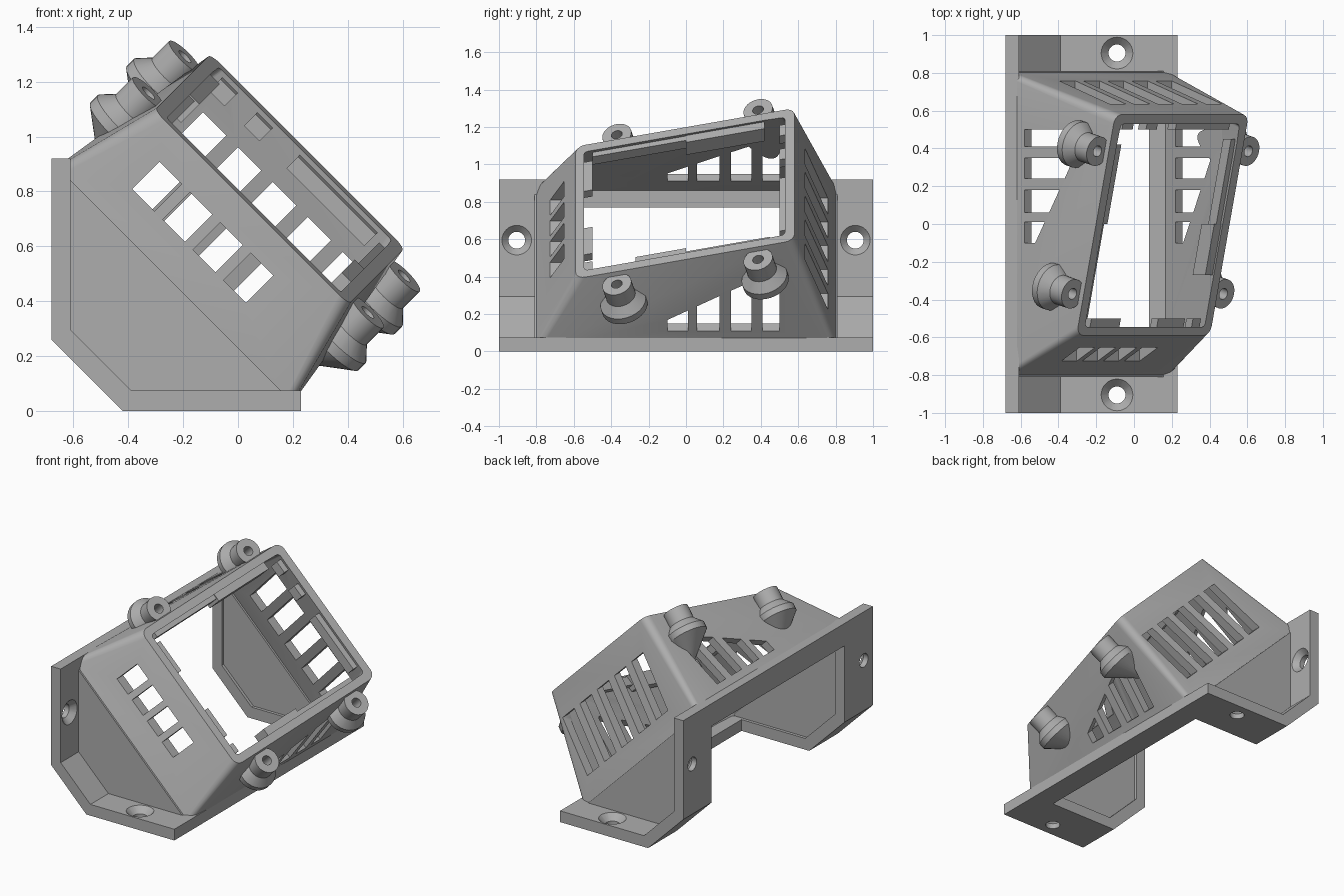
import bpy, bmesh, math
from mathutils import Vector

cube = bpy.data.objects.get("Cube")
if cube:
    bpy.data.objects.remove(cube)

grey = bpy.data.materials.new("plain grey")
grey.use_nodes = True
COLOUR = (0.42, 0.42, 0.42, 1)
grey.diffuse_color = COLOUR
grey.node_tree.nodes["Principled BSDF"].inputs["Base Color"].default_value = COLOUR

R2 = math.sqrt(2)
U = Vector((1, 0, -1)) / R2            # down the slope
AXIS = Vector((1, -0.35, 1)).normalized()  # normal of the tilted rim
SIDE = AXIS.cross(U)


def slope(u, y, d):
    """Point from slope coordinates: u downhill, y across, d out of the corner."""
    return Vector(((u + d) / R2, y, (d - u) / R2))


def rim(y):
    return 0.706 + 0.248 * y


def loft(name, loops):
    """Closed solid through a list of loops with equal point counts."""
    bm = bmesh.new()
    rings = [[bm.verts.new(p) for p in loop] for loop in loops]
    n = len(rings[0])
    for a, b in zip(rings, rings[1:]):
        for i in range(n):
            j = (i + 1) % n
            bm.faces.new((a[i], a[j], b[j], b[i]))
    bm.faces.new(rings[0])
    bm.faces.new(rings[-1])
    bmesh.ops.recalc_face_normals(bm, faces=bm.faces)
    bmesh.ops.triangulate(bm, faces=bm.faces, quad_method='LONG_EDGE')
    mesh = bpy.data.meshes.new(name)
    bm.to_mesh(mesh)
    bm.free()
    mesh.materials.append(grey)
    ob = bpy.data.objects.new(name, mesh)
    bpy.context.collection.objects.link(ob)
    return ob


def activate(ob):
    bpy.ops.object.select_all(action='DESELECT')
    ob.select_set(True)
    bpy.context.view_layer.objects.active = ob


def cut(ob, cutter, keep=False):
    cutter.hide_render = True
    mod = ob.modifiers.new("cut", 'BOOLEAN')
    mod.operation = 'DIFFERENCE'
    mod.solver = 'EXACT'
    mod.object = cutter
    activate(ob)
    bpy.ops.object.modifier_apply(modifier=mod.name)
    if not keep:
        bpy.data.objects.remove(cutter)


def smooth(ob):
    activate(ob)
    bpy.ops.object.shade_smooth_by_angle(angle=math.radians(32))


def along_y(name, profile, y0, y1):
    return loft(name, [[Vector((x, y, z)) for x, z in profile] for y in (y0, y1)])


def circle(centre, a, b, r, n=32):
    return [centre + r * (math.cos(t) * a + math.sin(t) * b)
            for t in (2 * math.pi * i / n for i in range(n))]


def rounded(u0, u1, y0, y1, r, depth):
    """Rounded rectangle in slope coordinates, depth given as a function of y."""
    loop = []
    corners = ((u1 - r, y1 - r), (u0 + r, y1 - r), (u0 + r, y0 + r), (u1 - r, y0 + r))
    for q, (cu, cy) in enumerate(corners):
        for k in range(6):
            t = (q + k / 5) * math.pi / 2
            y = cy + r * math.sin(t)
            loop.append(slope(cu + r * math.cos(t), y, depth(y)))
    return loop


def rim_block(name, u0, u1, y0, y1, top, bottom):
    """Small block hung below the rim plane."""
    loft(name, [[slope(u, y, rim(y) - k) for u, y in
                 ((u0, y0), (u1, y0), (u1, y1), (u0, y1))] for k in (top, bottom)])


# Corner flange: folded strip with its middle open
flange = along_y("mounting_flange", [
    (-0.68, 0.92), (-0.68, 0.26), (-0.42, 0), (0.23, 0),
    (0.23, 0.075), (-0.39, 0.075), (-0.61, 0.295), (-0.61, 0.92)], -1, 1)
cut(flange, along_y("opening_cutter",
                    [(-1, -1), (0.08, -1), (0.08, 0.77), (-1, 0.77)], -0.7, 0.7))

# Countersunk screw holes in both legs of the flange
X, Y, Z = Vector((1, 0, 0)), Vector((0, 1, 0)), Vector((0, 0, 1))
for s in (-1, 1):
    for base, out, a in ((Vector((-0.09, 0.905 * s, 0)), Z, X),
                         (Vector((-0.68, 0.905 * s, 0.595)), X, Z)):
        steps = ((-0.05, 0.045), (0.035, 0.045), (0.076, 0.085), (0.1, 0.085))
        cut(flange, loft("hole_cutter", [circle(base + out * h, a, Y, r) for h, r in steps]))
smooth(flange)

# Upright end walls between flange and hood
for label, s in (("front", -1), ("back", 1)):
    along_y(label + "_end_wall",
            [(-0.64, 0.87), (0.19, 0.04), (-0.4, 0.04), (-0.64, 0.28)], 0.72 * s, 0.81 * s)

# Tapered hood and the hollow inside it
hood = loft("hood", [rounded(-1.1, 0.123, -0.81, 0.81, 0.03, lambda y: 0.14),
                     rounded(-0.99, 0.01, -0.59, 0.58, 0.05, rim)])
hollow = loft("hollow_cutter", [
    rounded(-1.06, 0.083, -0.765, 0.765, 0.02, lambda y: 0.06),
    rounded(-0.93, -0.05, -0.53, 0.52, 0.02, lambda y: rim(y) + 0.03)])
cut(hood, hollow, keep=True)

# Vent slots in the front and back panels
for count, first, step, width, low, high, s in (
        (4, -0.845, 0.157, 0.115, 0.3, 0.44, -1), (5, -0.86, 0.18, 0.12, 0.3, 0.68, 1)):
    for i in range(count):
        u = first + i * step
        quad = ((u, low), (u + width, low), (u + width, high), (u, high))
        cut(hood, loft("slot_cutter", [[slope(a, y * s, d) for a, d in quad]
                                       for y in (0.35, 0.95)]))

# Vent slots through the upper and lower panels, with a sloping top
for y0, y1 in ((-0.1, 0.01), (0.06, 0.18), (0.24, 0.35), (0.41, 0.5)):
    top = [min(0.33 + 0.56 * (y + 0.1), 0.58) for y in (y0, y1)]
    quad = ((y0, 0.26), (y1, 0.26), (y1, top[1]), (y0, top[0]))
    cut(hood, loft("slot_cutter", [[slope(u, y, d) for y, d in quad] for u in (-1.3, 0.3)]))
smooth(hood)

# Screw bosses: blind hole, neck, flare and a taper running into the wall
for label, u, s in (("upper", -1.05, -1), ("lower", 0.08, 1)):
    for end, y in (("front", -0.37), ("back", 0.385)):
        top = slope(u, y, rim(y) - 0.025)
        steps = ((0.12, 0.03, 0), (0, 0.03, 0), (0, 0.08, 0), (0.09, 0.08, 0),
                 (0.14, 0.125, 0), (0.18, 0.125, 0), (0.33, 0.015, -0.08 * s))
        boss = loft(f"{label}_{end}_boss", [
            circle(top - AXIS * h + U * shift, U, SIDE, r) for h, r, shift in steps])
        cut(boss, hollow, keep=True)
        smooth(boss)
bpy.data.objects.remove(hollow)

# Retaining rails and clips just inside the rim
rim_block("upper_rail", -0.95, -0.91, -0.5, 0, 0.02, 0.08)
rim_block("upper_block", -0.95, -0.89, 0, 0.42, 0.015, 0.11)
rim_block("lower_rail", -0.07, -0.03, 0, 0.45, 0.02, 0.08)
rim_block("lower_block", -0.09, -0.03, -0.27, 0, 0.015, 0.11)
for i, (u0, u1) in enumerate(((-0.88, -0.66), (-0.38, -0.18), (-0.12, -0.06))):
    rim_block(f"front_clip_{i + 1}", u0, u1, -0.55, -0.5, 0.02, 0.07)
for i, (u0, u1) in enumerate(((-0.9, -0.82), (-0.72, -0.64), (-0.5, -0.1))):
    rim_block(f"back_clip_{i + 1}", u0, u1, 0.5, 0.55, 0.02, 0.08)
